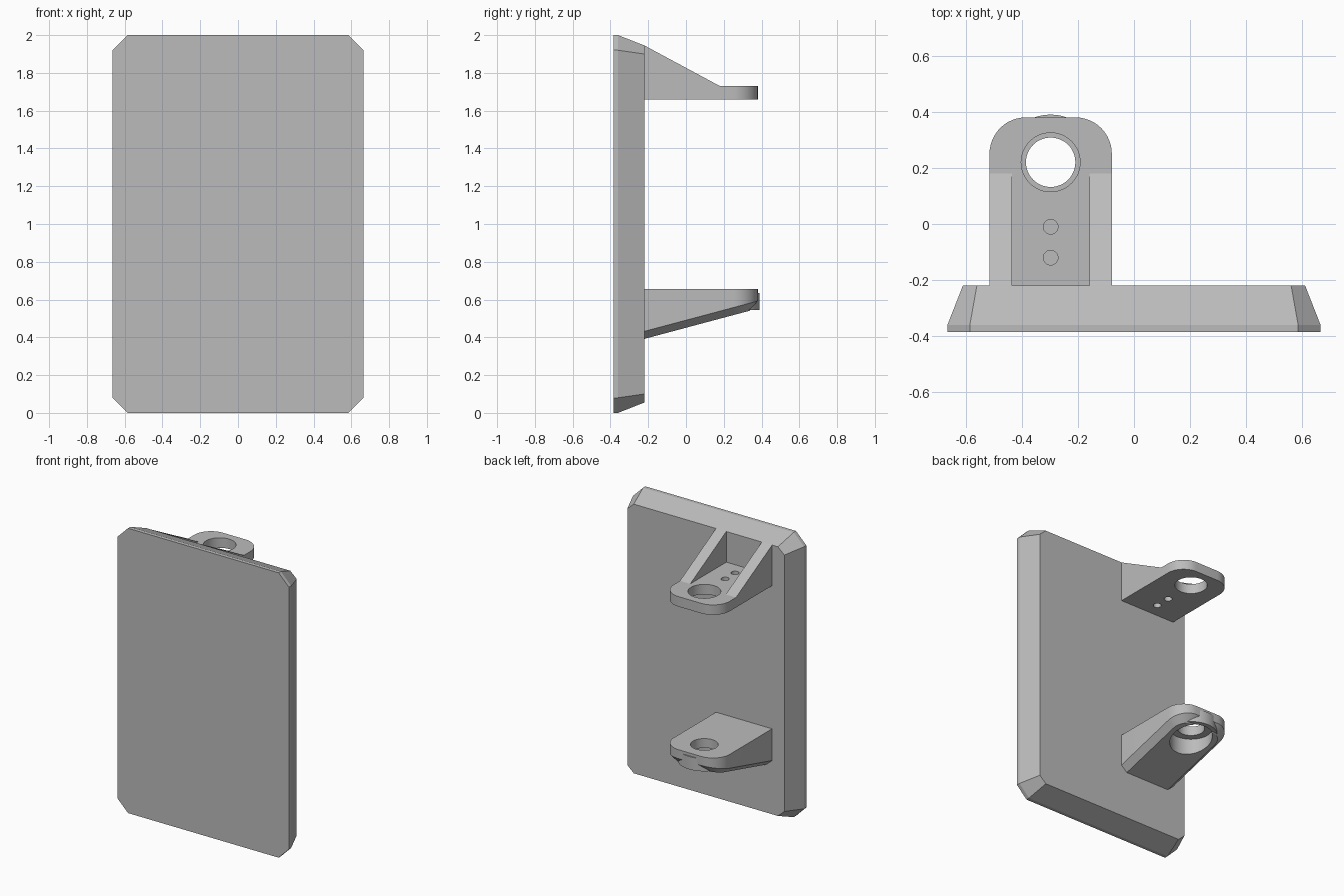
import bpy, bmesh, math

if "Cube" in bpy.data.objects:
    bpy.data.objects.remove(bpy.data.objects["Cube"])

grey = bpy.data.materials.new("plain_grey")
grey.diffuse_color = (0.5, 0.5, 0.5, 1)
grey.use_nodes = True
grey.node_tree.nodes["Principled BSDF"].inputs["Base Color"].default_value = grey.diffuse_color

CX, HOLE_Y, HALF = -0.297, 0.22, 0.218
BACK, END = -0.22, 0.38


def loft(name, rings):
    """Closed solid through rings of equal point count."""
    bm = bmesh.new()
    vs = [[bm.verts.new(p) for p in r] for r in rings]
    n = len(vs[0])
    for a, b in zip(vs, vs[1:]):
        for i in range(n):
            j = (i + 1) % n
            bm.faces.new((a[i], a[j], b[j], b[i]))
    bm.faces.new(vs[0])
    bm.faces.new(vs[-1])
    bmesh.ops.recalc_face_normals(bm, faces=bm.faces)
    me = bpy.data.meshes.new(name)
    bm.to_mesh(me)
    bm.free()
    me.materials.append(grey)
    ob = bpy.data.objects.new(name, me)
    bpy.context.collection.objects.link(ob)
    return ob


def disc(name, y, r, z0, z1, n=48):
    ring = [(CX + r * math.cos(2 * math.pi * i / n),
             y + r * math.sin(2 * math.pi * i / n)) for i in range(n)]
    return loft(name, [[(px, py, z) for px, py in ring] for z in (z0, z1)])


def combine(ob, other, op):
    bpy.context.view_layer.objects.active = ob
    m = ob.modifiers.new("bool", "BOOLEAN")
    m.object, m.operation, m.solver = other, op, "EXACT"
    bpy.ops.object.modifier_apply(modifier=m.name)
    bpy.data.objects.remove(other)


def outline(inset=0.0):
    """Bracket plan: square at the plate, rounded at the free end."""
    h, r, e = HALF - inset, 0.13 - inset, END - inset
    pts = [(CX - h, BACK), (CX + h, BACK)]
    for side, start in ((1, 0), (-1, 90)):
        for i in range(13):
            a = math.radians(start + 7.5 * i)
            pts.append((CX + side * (h - r) + r * math.cos(a),
                        e - r + r * math.sin(a)))
    return pts


# Plate with cut corners and tapered rear edge
def plate_ring(y, hx, z0, z1, cx, cz):
    return [(-hx, y, z0 + cz), (-hx + cx, y, z0), (hx - cx, y, z0), (hx, y, z0 + cz),
            (hx, y, z1 - cz), (hx - cx, y, z1), (-hx + cx, y, z1), (-hx, y, z1 - cz)]


plate = loft("plate", [plate_ring(-0.385, 0.665, 0, 2, 0.08, 0.08),
                       plate_ring(-0.36, 0.665, 0, 2, 0.08, 0.08),
                       plate_ring(BACK, 0.61, 0.055, 1.945, 0.05, 0.045)])

# Upper bracket: flat tongue with holes
upper = loft("upper_bracket", [[(x, y, z) for x, y in outline()] for z in (1.66, 1.73)])
# Sloping side ribs
for x0 in (CX - HALF, CX + HALF - 0.08):
    rib = loft("upper_rib", [[(x, BACK, 1.70), (x, 0.18, 1.70), (x, 0.18, 1.73),
                              (x, BACK, 1.945)] for x in (x0, x0 + 0.08)])
    combine(upper, rib, "UNION")
for y, r in ((HOLE_Y, 0.105), (-0.01, 0.026), (-0.12, 0.026)):
    combine(upper, disc("cutter", y, r, 1.5, 1.9), "DIFFERENCE")

# Lower bracket: wedge with chamfered sloping underside
lower = loft("lower_bracket", [
    [(x, y, 0.655) for x, y in outline()],
    [(x, y, 0.432 + 0.267 * (y - BACK)) for x, y in outline()],
    [(x, y, 0.392 + 0.267 * (y - BACK)) for x, y in outline(0.045)]])
combine(lower, disc("lower_boss", HOLE_Y, 0.17, 0.545, 0.635), "UNION")
combine(lower, disc("cutter", HOLE_Y, 0.138, 0.2, 0.59), "DIFFERENCE")
combine(lower, disc("cutter", HOLE_Y, 0.088, 0.3, 0.9), "DIFFERENCE")

# Smooth only the rounded surfaces
for ob in (upper, lower):
    bpy.ops.object.select_all(action="DESELECT")
    ob.select_set(True)
    bpy.context.view_layer.objects.active = ob
    bpy.ops.object.shade_smooth_by_angle(angle=math.radians(15))
